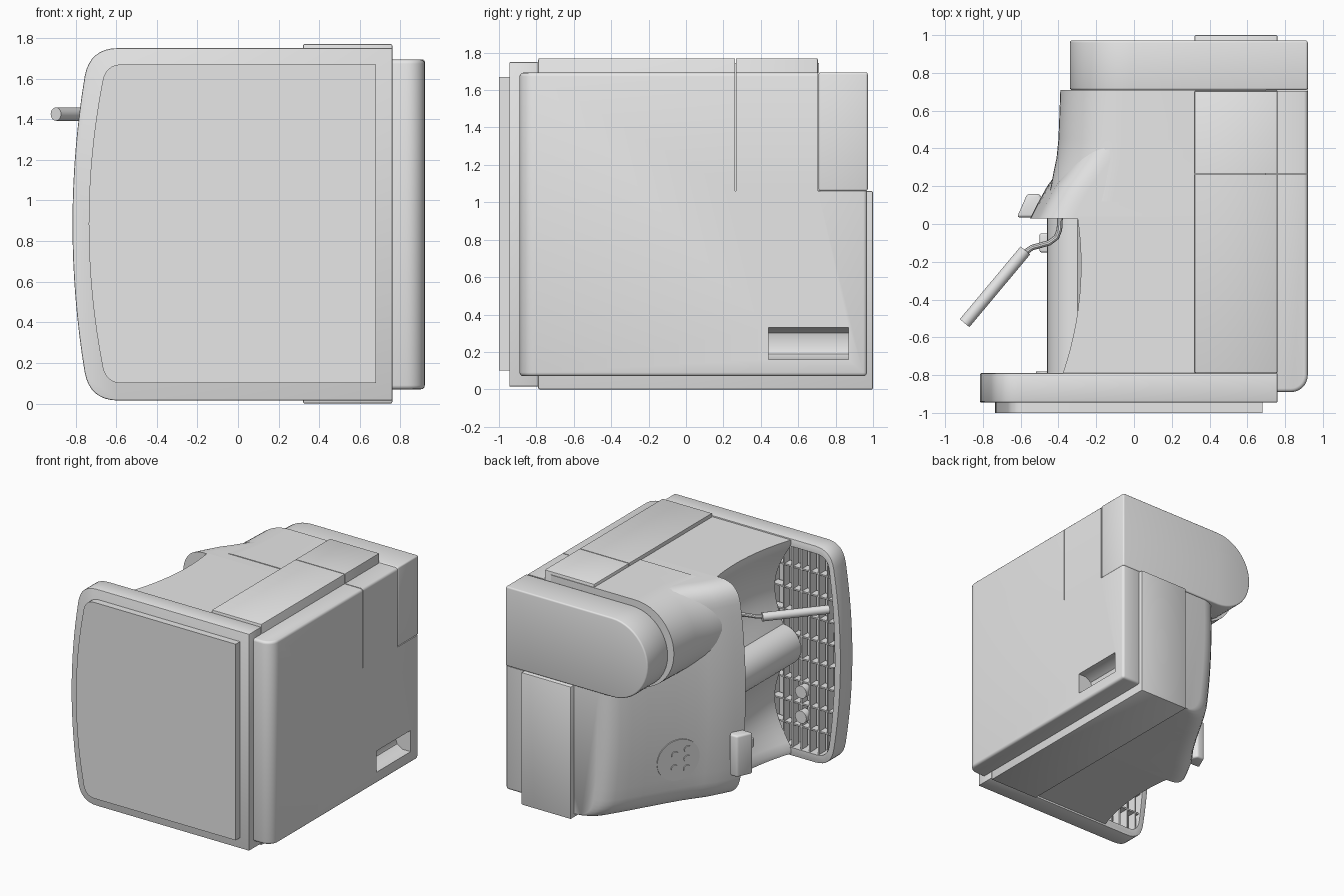
import bpy, bmesh, math
from mathutils import Vector

cube = bpy.data.objects.get("Cube")
if cube:
    bpy.data.objects.remove(cube, do_unlink=True)

grey = bpy.data.materials.new("light_grey")
grey.use_nodes = True
grey.diffuse_color = (0.8, 0.8, 0.8, 1)
grey.node_tree.nodes["Principled BSDF"].inputs["Base Color"].default_value = (0.8, 0.8, 0.8, 1)

MID = 0.885  # middle of the machine across its width


def select(ob):
    bpy.ops.object.select_all(action='DESELECT')
    ob.select_set(True)
    bpy.context.view_layer.objects.active = ob


def finish(ob, bevel=0, segments=3):
    ob.data.materials.append(grey)
    select(ob)
    if bevel:
        m = ob.modifiers.new("bevel", 'BEVEL')
        m.width, m.segments, m.limit_method = bevel, segments, 'ANGLE'
        m.angle_limit = math.radians(40)
        bpy.ops.object.modifier_apply(modifier=m.name)
    bpy.ops.object.shade_smooth_by_angle(angle=math.radians(32))
    return ob


def loft(name, rings, bevel=0, segments=3):
    """Skin a list of equal-length closed rings and cap both ends."""
    bm = bmesh.new()
    rows = [[bm.verts.new(p) for p in ring] for ring in rings]
    n = len(rows[0])
    for a, b in zip(rows, rows[1:]):
        for i in range(n):
            j = (i + 1) % n
            bm.faces.new((a[i], a[j], b[j], b[i]))
    bm.faces.new(rows[0])
    bm.faces.new(rows[-1])
    bmesh.ops.recalc_face_normals(bm, faces=bm.faces)
    me = bpy.data.meshes.new(name)
    bm.to_mesh(me)
    bm.free()
    ob = bpy.data.objects.new(name, me)
    bpy.context.collection.objects.link(ob)
    return finish(ob, bevel, segments)


def prism(name, pts, axis, lo, hi, bevel=0, segments=3):
    place = {'x': lambda a, b, d: (d, a, b),
             'y': lambda a, b, d: (a, d, b),
             'z': lambda a, b, d: (a, b, d)}[axis]
    return loft(name, [[place(a, b, d) for a, b in pts] for d in (lo, hi)], bevel, segments)


def box(name, x, y, z, bevel=0, segments=3):
    pts = [(x[0], z[0]), (x[1], z[0]), (x[1], z[1]), (x[0], z[1])]
    return prism(name, pts, 'y', y[0], y[1], bevel, segments)


def cut(ob, cutter, keep=False):
    select(ob)
    m = ob.modifiers.new("cut", 'BOOLEAN')
    m.operation, m.object, m.solver = 'DIFFERENCE', cutter, 'EXACT'
    bpy.ops.object.modifier_apply(modifier=m.name)
    bpy.ops.object.shade_smooth_by_angle(angle=math.radians(32))
    if not keep:
        bpy.data.objects.remove(cutter, do_unlink=True)


def disc(name, centre, normal, r, depth, sides=24):
    bpy.ops.mesh.primitive_cylinder_add(vertices=sides, radius=r, depth=depth, location=centre)
    ob = bpy.context.object
    ob.name = name
    ob.rotation_euler = Vector(normal).to_track_quat('Z', 'Y').to_euler()
    return finish(ob)


def bow(back, front, side, z0, z1, r):
    """Outline with a square back, rounded front corners and a bowed front."""
    h = (z1 - z0) / 2
    arc = []
    t1 = 1 - r / h
    x1 = front + (side - front) * t1 * t1
    for i in range(9):  # rounded corner
        k = i / 8
        arc.append(((1 - k) ** 2 * (side + r) + 2 * k * (1 - k) * side + k * k * x1,
                    h - r * k * k))
    for i in range(1, 9):  # bowed half of the front
        t = t1 * (1 - i / 8)
        arc.append((front + (side - front) * t * t, t * h))
    mid = (z0 + z1) / 2
    low = [(x, mid - z) for x, z in arc]
    high = [(x, mid + z) for x, z in reversed(arc[:-1])]
    return [(back, z0)] + low + high + [(back, z1)]


def stadium(back, front, z0, z1):
    """Outline with a square back and a half-round front."""
    r, mid = (z1 - z0) / 2, (z0 + z1) / 2
    curve = [(front + r - r * math.cos(a), mid + r * math.sin(a))
             for a in (math.pi * (i / 24 - 0.5) for i in range(25))]
    return [(back, z0)] + curve + [(back, z1)]


def at_y(outline, y):
    return [(x, y, z) for x, z in outline]


# Base plate and drip tray with its sunken grille
prism("base_foot", bow(0.68, -0.735, -0.65, 0.1, 1.67, 0.08), 'y', -1, -0.94)
tray = prism("drip_tray", bow(0.76, -0.815, -0.73, 0.015, 1.75, 0.14), 'y', -0.945, -0.79, 0.006, 2)
cut(tray, prism("tray_cutter", bow(-0.2, -0.765, -0.7, 0.08, 1.69, 0.1), 'y', -0.9, -0.7))
for i in range(8):
    z = 0.26 + i * 0.18
    box("grille_cross_bar", (-0.74, -0.2), (-0.88, -0.81), (z - 0.006, z + 0.006))
for i in range(6):
    x = -0.69 + i * 0.078
    box("grille_long_bar", (x - 0.006, x + 0.006), (-0.88, -0.805), (0.07, 1.7))
for z in (0.35, 0.55):
    disc("tray_float", (-0.47, -0.81, z), (0, 1, 0), 0.05, 0.06)


# Lower body: two concave bays either side of a round central column
def niche(edge):
    def front(u):
        if u < 0.16:
            return -0.3 - math.sqrt(0.16 ** 2 - u * u)
        t = (u - 0.16) / 0.66
        return -0.3 + (edge + 0.3) * t + 0.11 * math.sin(math.pi * t)
    us = [0.16 * math.sin(i * math.pi / 16) for i in range(9)]
    us += [0.16 + 0.66 * i / 14 for i in range(1, 15)] + [0.855]
    half = [(front(min(u, 0.82)), u) for u in us]
    pts = [(x, MID - u) for x, u in reversed(half)] + [(x, MID + u) for x, u in half[1:]]
    return [(0.7, 0.03)] + pts + [(0.7, 1.74)]


rings = []
for i in range(13):
    s = i / 12
    edge = -0.38 + 0.08 * s + 0.16 * s * (1 - s) * 1.3
    rings.append(at_y(niche(edge), -0.8 + 0.84 * s))
loft("lower_body", rings)

# Overhanging head, sloping back towards the top
head = [(0.03, -0.55), (0.1, -0.515), (0.2, -0.46), (0.28, -0.4), (0.36, -0.345),
        (0.5, -0.26), (0.7, -0.145)]
loft("head", [at_y(bow(0.7, x, x + 0.07, 0.03, 1.74, 0.16), y) for y, x in head])
upper = [(0.62, -0.19), (0.7, -0.145), (0.8, -0.085), (0.88, -0.035), (0.925, 0.005),
         (0.95, 0.05), (0.96, 0.1)]
slope = loft("head_top", [at_y(bow(0.7, x, x + 0.07, 0.03, 1.74, 0.16), y) for y, x in upper])
cut(slope, box("top_cutter", (-1, 1), (0.705, 1.2), (1.06, 2)))

# Rounded neck under the water tank, and the tank itself
neck = [(0.12, -0.46), (0.2, -0.44), (0.28, -0.425), (0.35, -0.41), (0.45, -0.4), (0.71, -0.39)]
neck_ob = loft("tank_neck", [at_y(stadium(0.7, x, 1.06, 1.745), y) for y, x in neck])
prism("water_tank", stadium(0.92, -0.34, 1.06, 1.695), 'y', 0.709, 0.972, 0.012)

# Raised band wrapped round the sides and top
band_pts = [(-0.79, 0), (1, 0), (1, 1.06), (0.705, 1.06), (0.705, 1.77), (-0.79, 1.77)]
band = prism("side_band", band_pts, 'x', 0.32, 0.76, 0.008, 2)

# Back panel with a rounded foot and a grip recess
back_pts = [(0.74, -0.89)]
back_pts += [(0.83 + 0.09 * math.sin(a), -0.8 - 0.09 * math.cos(a))
             for a in (math.pi * i / 16 for i in range(9))]
back_pts += [(0.92, 0.968), (0.74, 0.968)]
back = prism("back_panel", back_pts, 'z', 0.07, 1.693, 0.02)
grip = [(1, 0.16), (0.85, 0.16), (0.8, 0.19), (0.785, 0.245), (0.8, 0.3), (0.85, 0.33), (1, 0.33)]
cut(back, prism("grip_cutter", grip, 'y', 0.44, 0.87))
cut(back, box("tank_cutter", (0.7, 1), (0.705, 1.2), (1.06, 2)))

# Seam round the removable upper section
seam = box("seam_cutter", (-0.08, 1), (0.262, 0.268), (1.06, 2))
for ob in (back, band):
    cut(ob, seam, keep=True)
bpy.data.objects.remove(seam, do_unlink=True)

# Steam knob and hot water outlet
knob = [(-0.62, 0.035), (-0.565, 0.16), (-0.5, 0.16), (-0.44, 0.035)]
prism("steam_knob", knob, 'z', 0.25, 0.58, 0.015)
box("water_outlet", (-0.5, -0.42), (-0.15, -0.05), (0.36, 0.44), 0.01)
disc("outlet_pipe", (-0.44, -0.02, 0.4), (0, 1, 0), 0.02, 0.12)

# Control plate and buttons on the sloping front
normal = Vector((-0.86, 0.5, -0.08)).normalized()
across = Vector((0, 0, 1)).cross(normal).normalized()
up = normal.cross(across)
centre = Vector((-0.26, 0.47, 0.43))
plate = disc("control_plate", centre, normal, 0.17, 0.008, 40)
for a, b in ((0.07, 0.08), (0.07, 0), (0.07, -0.08), (-0.03, -0.06), (-0.03, 0.05)):
    disc("button", centre + across * a + up * b + normal * 0.006, normal, 0.028, 0.012)

# Steam wand: bent pipe and straight grip
curve = bpy.data.curves.new("steam_pipe", 'CURVE')
curve.dimensions = '3D'
curve.bevel_depth, curve.bevel_resolution = 0.015, 3
path = [(-0.39, 0.06), (-0.395, -0.03), (-0.41, -0.07), (-0.45, -0.1), (-0.54, -0.125), (-0.59, -0.16)]
spline = curve.splines.new('POLY')
spline.points.add(len(path) - 1)
for point, (x, y) in zip(spline.points, path):
    point.co = (x, y, 1.425, 1)
pipe = bpy.data.objects.new("steam_pipe", curve)
bpy.context.collection.objects.link(pipe)
select(pipe)
bpy.ops.object.convert(target='MESH')
finish(bpy.context.object)
a, b = Vector((-0.575, -0.14, 1.425)), Vector((-0.897, -0.525, 1.425))
disc("steam_wand_grip", (a + b) / 2, b - a, 0.033, (b - a).length)
